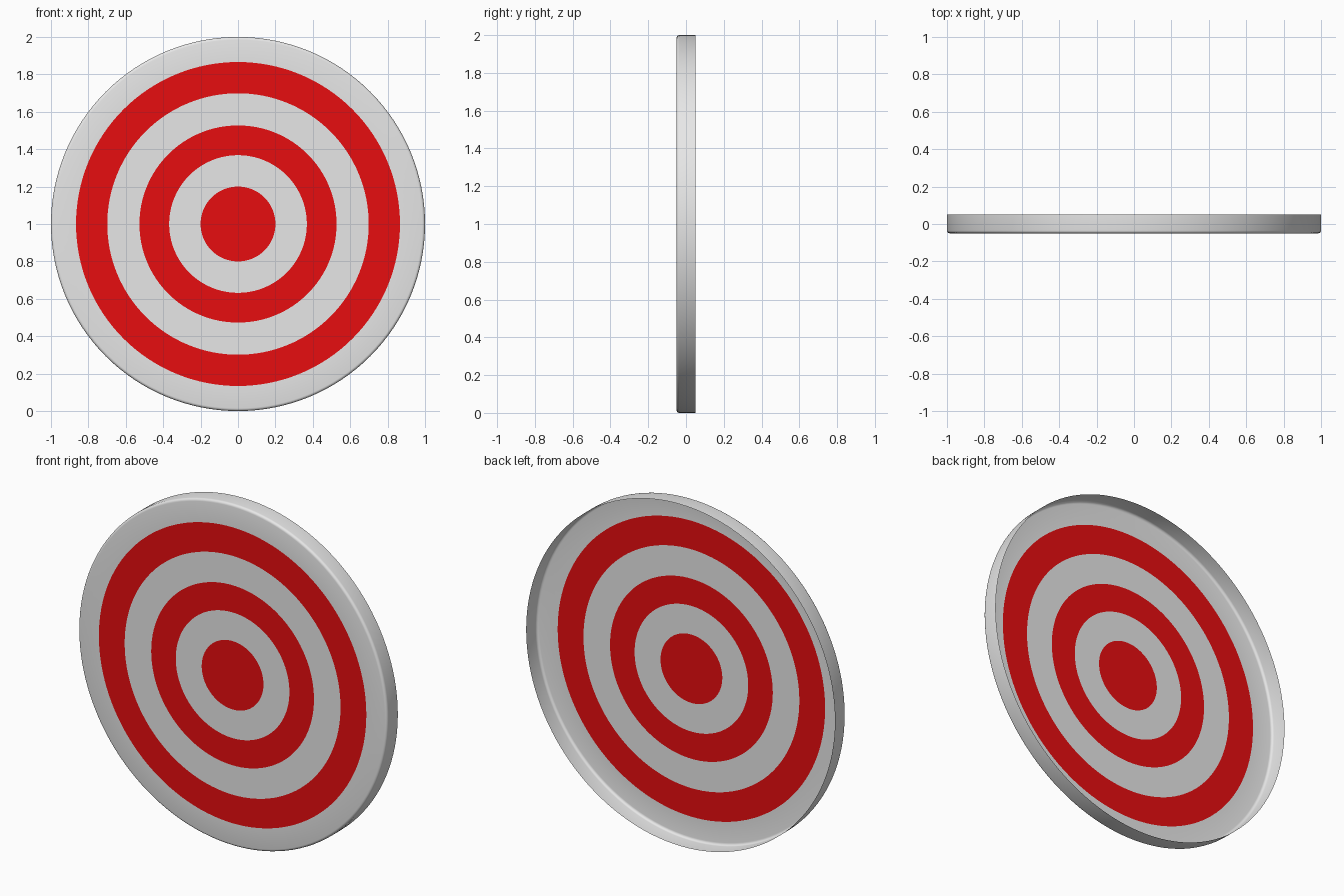
import bpy, bmesh, math

if "Cube" in bpy.data.objects:
    bpy.data.objects.remove(bpy.data.objects["Cube"])

SEGMENTS = 128
HALF_DEPTH = 0.05
BEVEL = 0.015


def make_material(name, color):
    mat = bpy.data.materials.new(name)
    mat.diffuse_color = (*color, 1.0)
    mat.use_nodes = True
    mat.node_tree.nodes["Principled BSDF"].inputs["Base Color"].default_value = mat.diffuse_color
    return mat


white = make_material("white paint", (0.8, 0.8, 0.8))
red = make_material("red paint", (0.8, 0.004, 0.005))

# Profile as (radius, y, material of the band ending here): painted rings on the flat front
profile = [(r, -HALF_DEPTH, i % 2 == 0 and 1 or 0)
           for i, r in enumerate((0.20, 0.368, 0.527, 0.699, 0.866, 1 - BEVEL))]

# Rounded front edge, then the rim running back to an open edge
for k in range(1, 5):
    a = math.radians(90 * k / 4)
    profile.append((1 - BEVEL + BEVEL * math.sin(a),
                    -HALF_DEPTH + BEVEL * (1 - math.cos(a)), 0))
profile.append((1.0, HALF_DEPTH, 0))

bm = bmesh.new()


def add_ring(radius, y):
    return [bm.verts.new((radius * math.cos(2 * math.pi * i / SEGMENTS), y,
                          1 + radius * math.sin(2 * math.pi * i / SEGMENTS)))
            for i in range(SEGMENTS)]


# Bullseye fan
previous = add_ring(profile[0][0], profile[0][1])
centre = bm.verts.new((0, -HALF_DEPTH, 1))
for i in range(SEGMENTS):
    face = bm.faces.new((centre, previous[i], previous[(i + 1) % SEGMENTS]))
    face.material_index = profile[0][2]

# Bands of the face, rounded edge and rim
for radius, y, mat_index in profile[1:]:
    ring = add_ring(radius, y)
    for i in range(SEGMENTS):
        j = (i + 1) % SEGMENTS
        face = bm.faces.new((previous[i], ring[i], ring[j], previous[j]))
        face.material_index = mat_index
    previous = ring

for face in bm.faces:
    face.smooth = True

mesh = bpy.data.meshes.new("target_disc")
bm.to_mesh(mesh)
bm.free()
mesh.materials.append(white)
mesh.materials.append(red)
disc = bpy.data.objects.new("target_disc", mesh)
bpy.context.collection.objects.link(disc)
